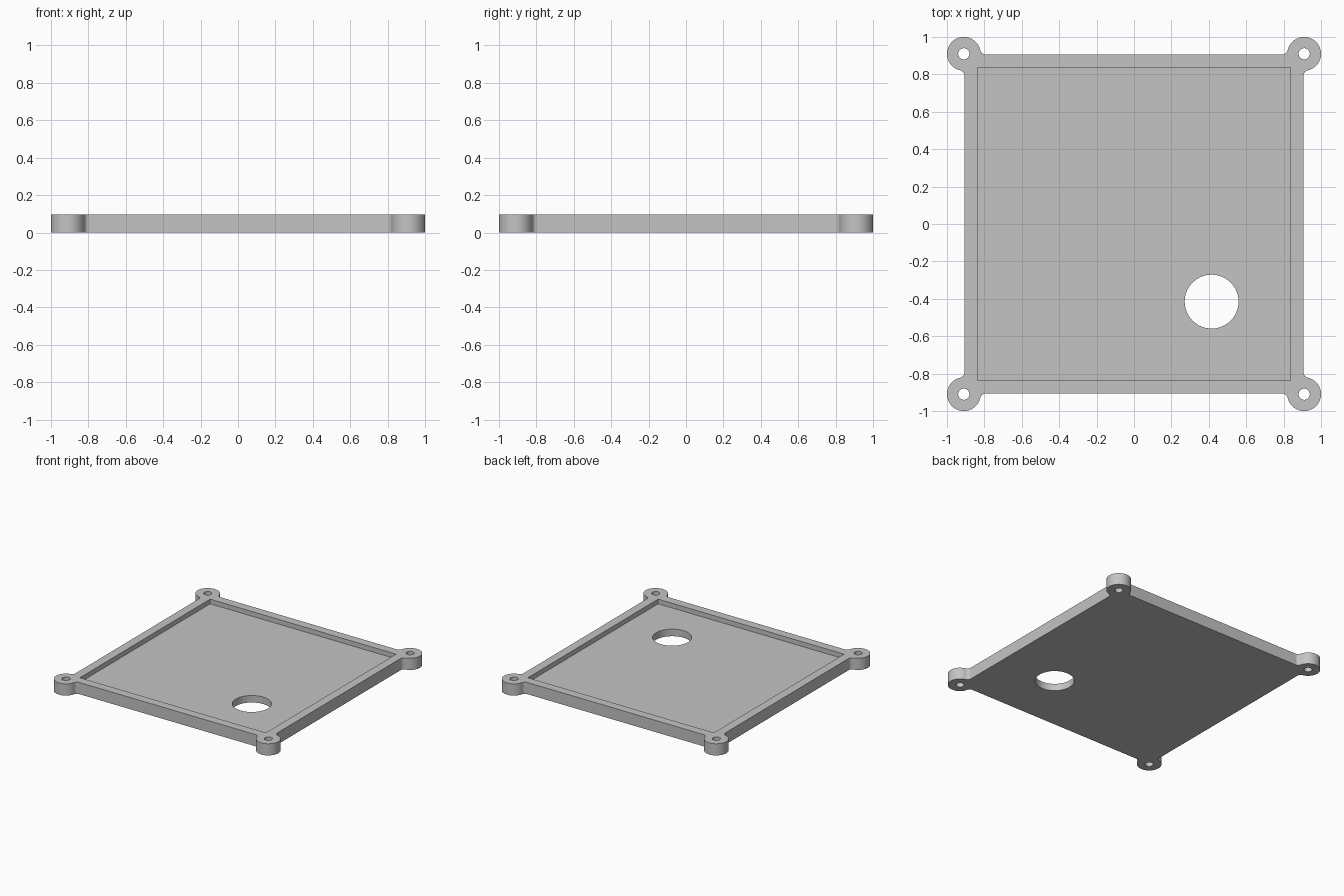
import bpy
import bmesh
from math import atan2, cos, sin, pi, sqrt, radians
from mathutils import Matrix, Vector

if "Cube" in bpy.data.objects:
    bpy.data.objects.remove(bpy.data.objects["Cube"])

HEIGHT = 0.095      # overall thickness
FLOOR = 0.057       # top of the recessed floor
EDGE = 0.907        # half width of the plate
POCKET = 0.836      # half width of the recess
LUG, LUG_R = 0.91, 0.09
FILLET = 0.03

grey = bpy.data.materials.new("plain_grey")
grey.use_nodes = True
colour = (0.55, 0.55, 0.55, 1)
grey.diffuse_color = colour
grey.node_tree.nodes["Principled BSDF"].inputs["Base Color"].default_value = colour


def arc(cx, cy, r, start, end, steps):
    angles = [start + (end - start) * i / steps for i in range(steps + 1)]
    return [Vector((cx + r * cos(a), cy + r * sin(a), 0)) for a in angles]


def prism(name, points, z0, z1):
    """Extrude a closed outline from z0 to z1."""
    bm = bmesh.new()
    base = bm.faces.new([bm.verts.new((p.x, p.y, z0)) for p in points])
    top = bmesh.ops.extrude_face_region(bm, geom=[base])
    verts = [v for v in top["geom"] if isinstance(v, bmesh.types.BMVert)]
    bmesh.ops.translate(bm, verts=verts, vec=(0, 0, z1 - z0))
    bmesh.ops.recalc_face_normals(bm, faces=bm.faces)
    mesh = bpy.data.meshes.new(name)
    bm.to_mesh(mesh)
    bm.free()
    mesh.materials.append(grey)
    obj = bpy.data.objects.new(name, mesh)
    bpy.context.collection.objects.link(obj)
    return obj


def cut(target, cutter):
    """Subtract the cutter for good and remove it."""
    cutter.hide_render = True
    mod = target.modifiers.new("cut", "BOOLEAN")
    mod.operation, mod.solver, mod.object = "DIFFERENCE", "EXACT", cutter
    bpy.context.view_layer.objects.active = target
    bpy.ops.object.modifier_apply(modifier=mod.name)
    bpy.data.objects.remove(cutter)


# One corner: fillet, round screw lug, fillet
reach = sqrt((LUG_R + FILLET) ** 2 - (EDGE + FILLET - LUG) ** 2)
touch = atan2(reach, LUG - EDGE - FILLET)
corner = arc(EDGE + FILLET, LUG - reach, FILLET, pi, touch, 10)
corner += arc(LUG, LUG, LUG_R, touch - pi, 1.5 * pi - touch, 48)[1:-1]
corner += arc(LUG - reach, EDGE + FILLET, FILLET, pi / 2 - touch, -pi / 2, 10)

# The full outline repeats the corner four times
turns = [Matrix.Rotation(k * pi / 2, 3, "Z") for k in range(4)]
cover = prism("cover_plate", [t @ p for t in turns for p in corner], 0, HEIGHT)

# Recess inside the rim
square = [t @ Vector((POCKET, POCKET, 0)) for t in turns]
cut(cover, prism("recess_cutter", square, FLOOR, HEIGHT + 0.1))

# Screw holes and the large opening
holes = [(s * LUG, t * LUG, 0.03, 32) for s in (-1, 1) for t in (-1, 1)]
holes.append((0.415, -0.415, 0.144, 64))
for x, y, r, sides in holes:
    ring = arc(x, y, r, 0, 2 * pi, sides)[:-1]
    cut(cover, prism("hole_cutter", ring, -0.1, HEIGHT + 0.1))

# Smooth round walls, crisp edges
bpy.ops.object.select_all(action="DESELECT")
cover.select_set(True)
bpy.context.view_layer.objects.active = cover
bpy.ops.object.shade_smooth_by_angle(angle=radians(30))
